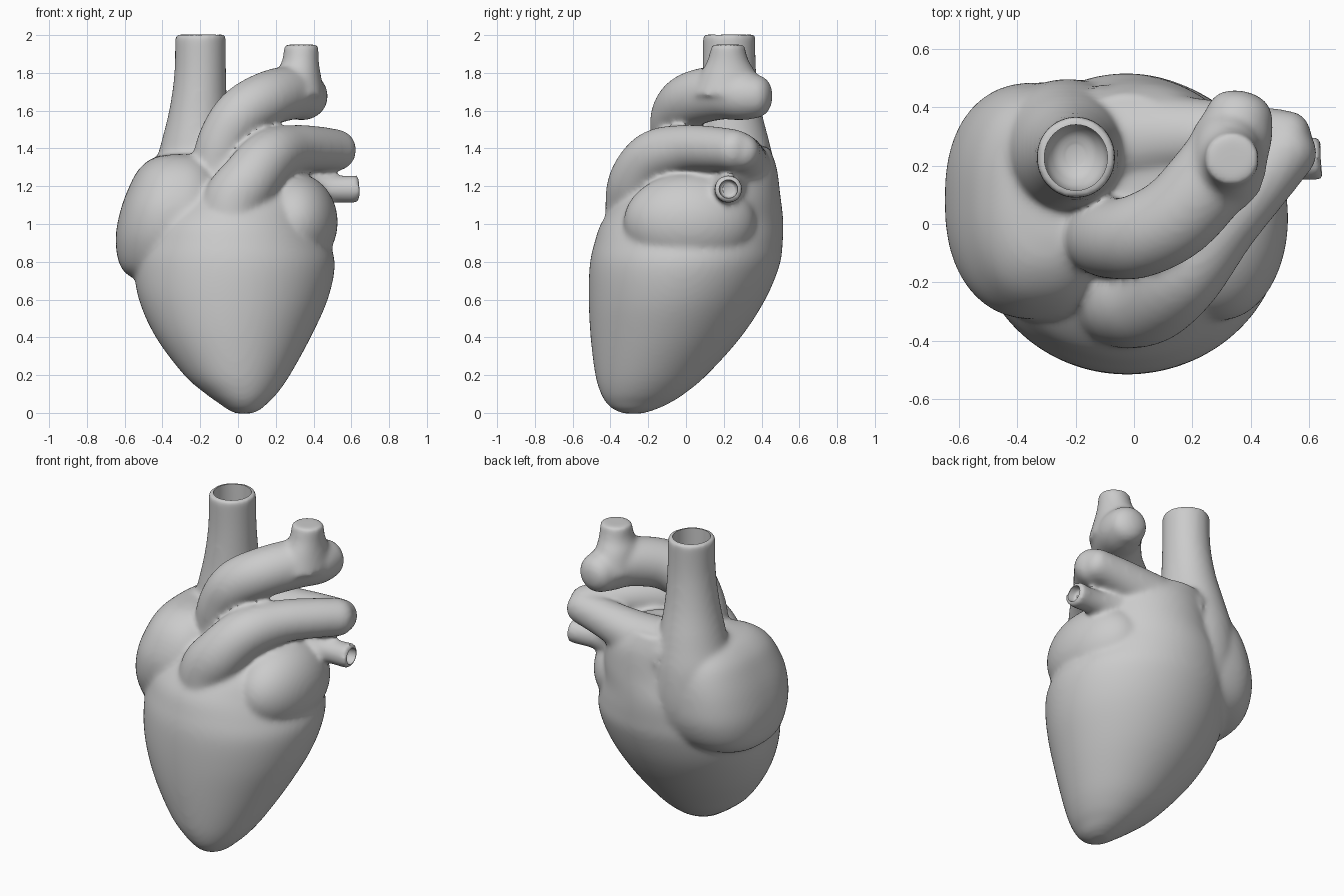
import bpy, bmesh, math
from mathutils import Vector, Matrix

if "Cube" in bpy.data.objects:
    bpy.data.objects.remove(bpy.data.objects["Cube"])

parts = []


def spline(rows, steps=5):
    """Catmull-Rom interpolation through rows of numbers."""
    out = []
    for i in range(len(rows) - 1):
        p0, p1 = rows[max(i - 1, 0)], rows[i]
        p2, p3 = rows[i + 1], rows[min(i + 2, len(rows) - 1)]
        for s in range(steps):
            t = s / steps
            out.append([0.5 * (2 * b + (c - a) * t + (2 * a - 5 * b + 4 * c - d) * t * t
                               + (3 * b - a - 3 * c + d) * t ** 3)
                        for a, b, c, d in zip(p0, p1, p2, p3)])
    out.append(list(rows[-1]))
    return out


def skin(name, rings, keep=True):
    """Closed skin over a list of point rings."""
    bm = bmesh.new()
    vs = [[bm.verts.new(p) for p in r] for r in rings]
    n = len(vs[0])
    for a, b in zip(vs, vs[1:]):
        for j in range(n):
            k = (j + 1) % n
            bm.faces.new((a[j], a[k], b[k], b[j]))
    bm.faces.new(vs[0])
    bm.faces.new(vs[-1])
    bmesh.ops.triangulate(bm, faces=[f for f in bm.faces if len(f.verts) > 4])
    bmesh.ops.recalc_face_normals(bm, faces=bm.faces)
    me = bpy.data.meshes.new(name)
    bm.to_mesh(me)
    bm.free()
    ob = bpy.data.objects.new(name, me)
    bpy.context.collection.objects.link(ob)
    if keep:
        parts.append(ob)
    return ob


def angles(n=72):
    return [2 * math.pi * i / n for i in range(n)]


def power(v, e):
    return math.copysign(abs(v) ** (2 / e), v)


def loft(name, rows, keep=True, e=2.0):
    """Horizontal (super)ellipses given as x0, x1, y0, y1, z."""
    rings = []
    for x0, x1, y0, y1, z in spline(rows):
        rings.append([((x0 + x1) / 2 + (x1 - x0) / 2 * power(math.cos(a), e),
                       (y0 + y1) / 2 + (y1 - y0) / 2 * power(math.sin(a), e), z)
                      for a in angles()])
    return skin(name, rings, keep)


def tube(name, rows, keep=True, rounded=True):
    """Round vessel along x, y, z, radius points."""
    pts = spline(rows)
    ref = Vector((1, -1, 0)).normalized()
    rings = []
    for i, p in enumerate(pts):
        c, r = Vector(p[:3]), p[3]
        t = (Vector(pts[min(i + 1, len(pts) - 1)][:3]) - Vector(pts[max(i - 1, 0)][:3])).normalized()
        u = t.cross(ref).normalized()
        v = t.cross(u)
        rings.append([c + r * (u * math.cos(a) + v * math.sin(a)) for a in angles()])
        if rounded and i == len(pts) - 1:
            for push, k in ((0.3, 0.93), (0.55, 0.75), (0.72, 0.45), (0.78, 0.12)):
                rings.append([c + t * r * push + r * k * (u * math.cos(a) + v * math.sin(a))
                              for a in angles()])
    return skin(name, rings, keep)


def ellipsoid(name, c, r):
    me = bpy.data.meshes.new(name)
    bm = bmesh.new()
    m = Matrix.Translation(c) @ Matrix.Diagonal((*r, 1))
    bmesh.ops.create_uvsphere(bm, u_segments=64, v_segments=32, radius=1, matrix=m)
    bm.to_mesh(me)
    bm.free()
    ob = bpy.data.objects.new(name, me)
    bpy.context.collection.objects.link(ob)
    parts.append(ob)


# ventricles and rear left atrium
loft("ventricles", [
    (-0.01, 0.07, -0.33, -0.23, -0.004), (-0.055, 0.12, -0.385, -0.16, 0.018),
    (-0.10, 0.155, -0.42, -0.09, 0.05), (-0.17, 0.205, -0.45, -0.01, 0.10),
    (-0.285, 0.275, -0.48, 0.11, 0.20), (-0.435, 0.385, -0.505, 0.29, 0.40),
    (-0.525, 0.475, -0.515, 0.42, 0.60), (-0.55, 0.513, -0.51, 0.495, 0.78),
    (-0.53, 0.485, -0.485, 0.512, 0.90), (-0.49, 0.44, -0.44, 0.515, 1.02),
    (-0.40, 0.42, -0.33, 0.50, 1.15), (-0.32, 0.34, -0.12, 0.48, 1.30),
    (-0.25, 0.18, 0.05, 0.44, 1.41)])

# right atrium, one boxy lobe wrapping round to the back
loft("right_atrium", [
    (-0.50, -0.20, -0.05, 0.20, 0.69), (-0.59, -0.10, -0.19, 0.34, 0.735),
    (-0.635, -0.04, -0.26, 0.43, 0.81), (-0.647, -0.02, -0.315, 0.48, 0.94),
    (-0.62, -0.04, -0.325, 0.48, 1.08), (-0.575, -0.06, -0.29, 0.46, 1.20),
    (-0.525, -0.10, -0.23, 0.42, 1.29), (-0.45, -0.16, -0.14, 0.36, 1.35),
    (-0.36, -0.22, -0.04, 0.26, 1.37)], e=2.4)
# left atrial appendage
ellipsoid("left_appendage", (0.30, 0.02, 1.01), (0.228, 0.35, 0.26))

# vena cava, flaring into the back of the atrium
loft("vena_cava", [
    (-0.38, 0.00, 0.05, 0.38, 0.65), (-0.47, 0.03, 0.02, 0.485, 0.95),
    (-0.47, 0.01, 0.02, 0.49, 1.20), (-0.415, -0.03, 0.05, 0.45, 1.40),
    (-0.365, -0.055, 0.075, 0.40, 1.60), (-0.337, -0.063, 0.088, 0.372, 1.80),
    (-0.334, -0.064, 0.088, 0.367, 2.003)])

# aortic arch and its branch
tube("aorta", [
    (-0.12, -0.02, 1.05, 0.135), (-0.11, -0.04, 1.30, 0.135), (-0.07, -0.05, 1.45, 0.138),
    (0.02, -0.04, 1.58, 0.144), (0.15, 0.03, 1.66, 0.145), (0.28, 0.18, 1.695, 0.143),
    (0.34, 0.29, 1.68, 0.132), (0.36, 0.365, 1.675, 0.118)])
loft("aorta_branch", [
    (0.18, 0.46, 0.03, 0.42, 1.68), (0.205, 0.437, 0.08, 0.37, 1.80),
    (0.235, 0.428, 0.115, 0.33, 1.87), (0.242, 0.428, 0.135, 0.31, 1.95)])

# pulmonary artery and its return to the back of the heart
tube("pulmonary_artery", [
    (-0.03, -0.24, 0.85, 0.17), (-0.025, -0.255, 1.09, 0.172), (0.06, -0.25, 1.23, 0.157),
    (0.17, -0.16, 1.355, 0.145), (0.30, 0.00, 1.40, 0.125), (0.43, 0.15, 1.40, 0.116),
    (0.525, 0.26, 1.39, 0.11)])
tube("pulmonary_return", [
    (-0.10, 0.28, 1.26, 0.20), (0.12, 0.30, 1.31, 0.145), (0.36, 0.30, 1.36, 0.112),
    (0.53, 0.29, 1.385, 0.098)])
# pulmonary vein stub
tube("pulmonary_vein", [
    (0.12, 0.22, 1.18, 0.17), (0.32, 0.22, 1.20, 0.105), (0.48, 0.22, 1.185, 0.073),
    (0.642, 0.225, 1.185, 0.076)], rounded=False)

# fuse everything into one organic surface
bpy.ops.object.select_all(action='DESELECT')
for ob in parts:
    ob.select_set(True)
heart = parts[0]
bpy.context.view_layer.objects.active = heart
bpy.ops.object.join()
heart.name = "heart"
mod = heart.modifiers.new("fuse", 'REMESH')
mod.mode = 'VOXEL'
mod.voxel_size = 0.014
mod = heart.modifiers.new("soften", 'SMOOTH')
mod.factor = 0.5
mod.iterations = 16

# hollow openings of the vena cava and vein stub
bores = [
    loft("vena_cava_bore", [
        (-0.23, -0.17, 0.20, 0.27, 1.40), (-0.28, -0.12, 0.15, 0.32, 1.43),
        (-0.31, -0.09, 0.115, 0.345, 1.52), (-0.307, -0.091, 0.115, 0.34, 1.80),
        (-0.307, -0.091, 0.115, 0.34, 2.10)], keep=False),
    tube("vein_bore", [(0.59, 0.224, 1.185, 0.03), (0.61, 0.225, 1.185, 0.045),
                       (0.70, 0.225, 1.185, 0.055)], keep=False, rounded=False)]
for cutter in bores:
    cutter.hide_render = True
    mod = heart.modifiers.new("bore", 'BOOLEAN')
    mod.operation = 'DIFFERENCE'
    mod.object = cutter
    mod.solver = 'EXACT'
for mod in list(heart.modifiers):
    bpy.ops.object.modifier_apply(modifier=mod.name)
for cutter in bores:
    bpy.data.objects.remove(cutter, do_unlink=True)

bpy.ops.object.shade_smooth_by_angle(angle=math.radians(45))
